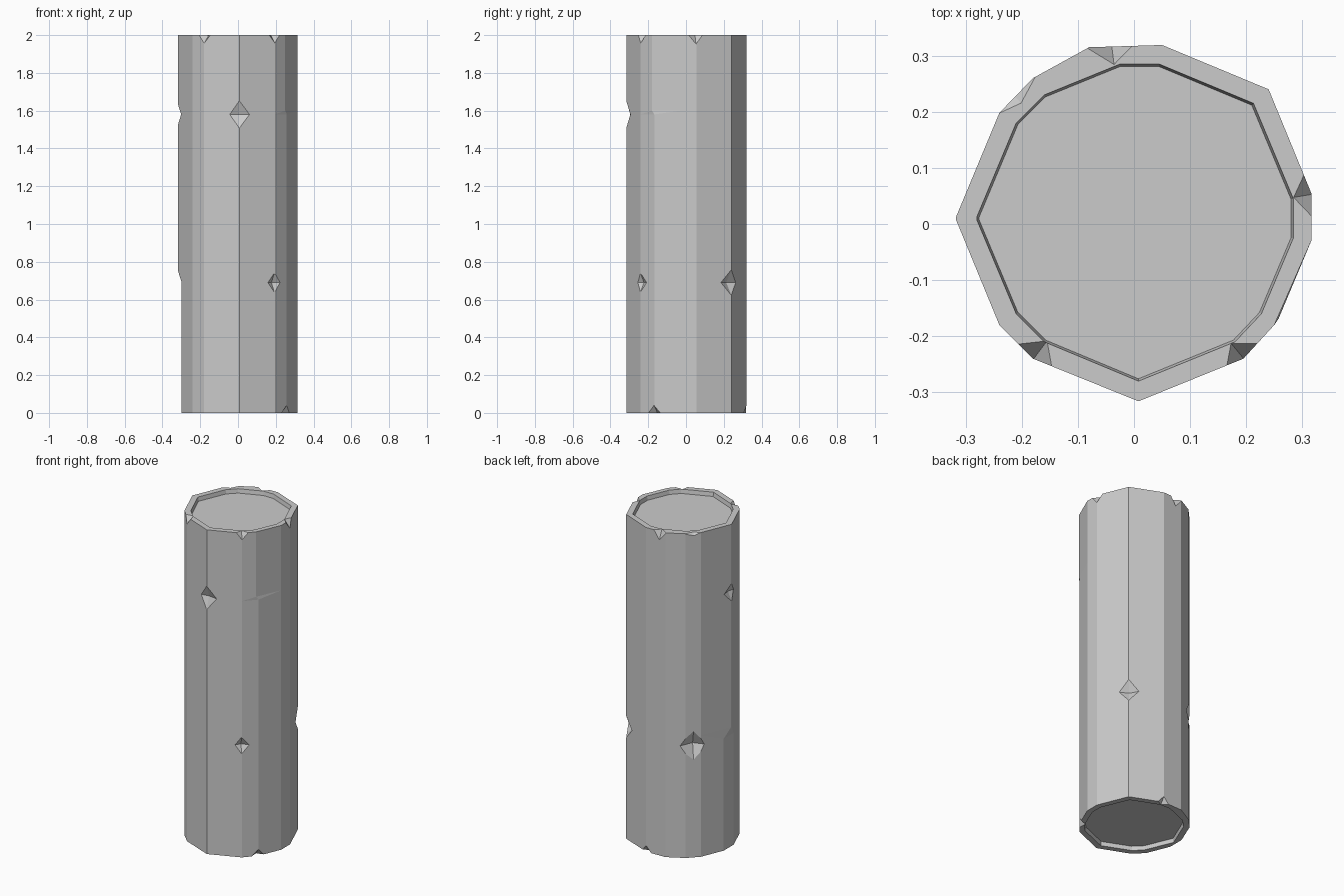
import bpy, bmesh
from math import atan2
from mathutils import Matrix, Vector

if "Cube" in bpy.data.objects:
    bpy.data.objects.remove(bpy.data.objects["Cube"])

# Irregular worn outline (counter-clockwise) and the smaller outline of the recessed caps
OUTER = [(0.008, -0.316), (0.195, -0.24), (0.258, -0.168), (0.316, -0.03), (0.316, 0.055),
         (0.24, 0.24), (0.05, 0.319), (-0.08, 0.315), (-0.18, 0.26), (-0.24, 0.198),
         (-0.317, 0.013), (-0.317, 0.007), (-0.24, -0.18), (-0.18, -0.24)]
INNER = [(0.008, -0.28), (0.18, -0.21), (0.227, -0.16), (0.284, -0.025), (0.284, 0.045),
         (0.213, 0.215), (0.045, 0.285), (-0.025, 0.285), (-0.16, 0.23), (-0.21, 0.18),
         (-0.28, 0.013), (-0.28, 0.007), (-0.21, -0.16), (-0.16, -0.21)]
RECESS = 0.025


def changed(points, **swaps):
    out = list(points)
    for key, value in swaps.items():
        out[int(key[1:])] = value
    return out


def inset(points, k):
    return [(x * k, y * k) for x, y in points]


# Lower part has its left corner worn flat, upper part its right front corner
LOWER = changed(OUTER, p10=(-0.298, 0.058), p11=(-0.298, -0.038))
UPPER = changed(OUTER, p2=(0.25, -0.18))

sections = [(inset(INNER, 0.985), RECESS), (INNER, 0), (LOWER, 0), (LOWER, 0.69),
            (OUTER, 0.75), (OUTER, 1.58), (UPPER, 1.60), (UPPER, 2),
            (INNER, 2), (inset(INNER, 0.985), 2 - RECESS)]

# Column shaft
bm = bmesh.new()
rings = [[bm.verts.new((x, y, z)) for x, y in pts] for pts, z in sections]
n = len(OUTER)
for a, b in zip(rings, rings[1:]):
    for i in range(n):
        j = (i + 1) % n
        bm.faces.new((a[i], a[j], b[j], b[i]))
bm.faces.new(rings[0][::-1])
bm.faces.new(rings[-1])
bmesh.ops.recalc_face_normals(bm, faces=bm.faces)
bmesh.ops.triangulate(bm, faces=bm.faces)
mesh = bpy.data.meshes.new("column_shaft")
bm.to_mesh(mesh)
bm.free()
column = bpy.data.objects.new("column_shaft", mesh)
bpy.context.collection.objects.link(column)

# Chips: x, y, z, depth, half width, half height
CHIPS = [(0.005, -0.317, 1.58, 0.03, 0.2, 0.075),
         (-0.318, 0.01, 1.58, 0.025, 0.15, 0.055),
         (0.192, -0.241, 0.69, 0.024, 0.06, 0.05),
         (0.241, 0.241, 0.69, 0.04, 0.14, 0.07),
         (-0.215, 0.232, 0.69, 0.045, 0.10, 0.10),
         (-0.18, -0.242, 2, 0.042, 0.045, 0.045),
         (0.197, -0.242, 2, 0.038, 0.045, 0.045),
         (0.318, 0.053, 2, 0.034, 0.05, 0.05),
         (-0.04, 0.32, 2, 0.036, 0.045, 0.06),
         (-0.215, 0.23, 2, 0.02, 0.06, 0.02),
         (0.257, -0.17, 0, 0.035, 0.045, 0.04),
         (0.05, 0.321, 0, 0.035, 0.045, 0.04)]
bm = bmesh.new()
for x, y, z, d, w, h in CHIPS:
    m = Matrix.Translation((x, y, z)) @ Matrix.Rotation(atan2(y, x), 4, 'Z')
    v = [bm.verts.new(m @ Vector(p)) for p in
         ((d, 0, 0), (0, w, 0), (-d, 0, 0), (0, -w, 0), (0, 0, h), (0, 0, -h))]
    for i in range(4):
        j = (i + 1) % 4
        bm.faces.new((v[i], v[j], v[4]))
        bm.faces.new((v[j], v[i], v[5]))
mesh = bpy.data.meshes.new("chip_cutter")
bm.to_mesh(mesh)
bm.free()
cutter = bpy.data.objects.new("chip_cutter", mesh)
bpy.context.collection.objects.link(cutter)
cutter.hide_render = True

# Cut the chips out of the shaft
mod = column.modifiers.new("chips", 'BOOLEAN')
mod.operation = 'DIFFERENCE'
mod.solver = 'EXACT'
mod.object = cutter
bpy.context.view_layer.objects.active = column
bpy.ops.object.modifier_apply(modifier=mod.name)
bpy.data.objects.remove(cutter)
